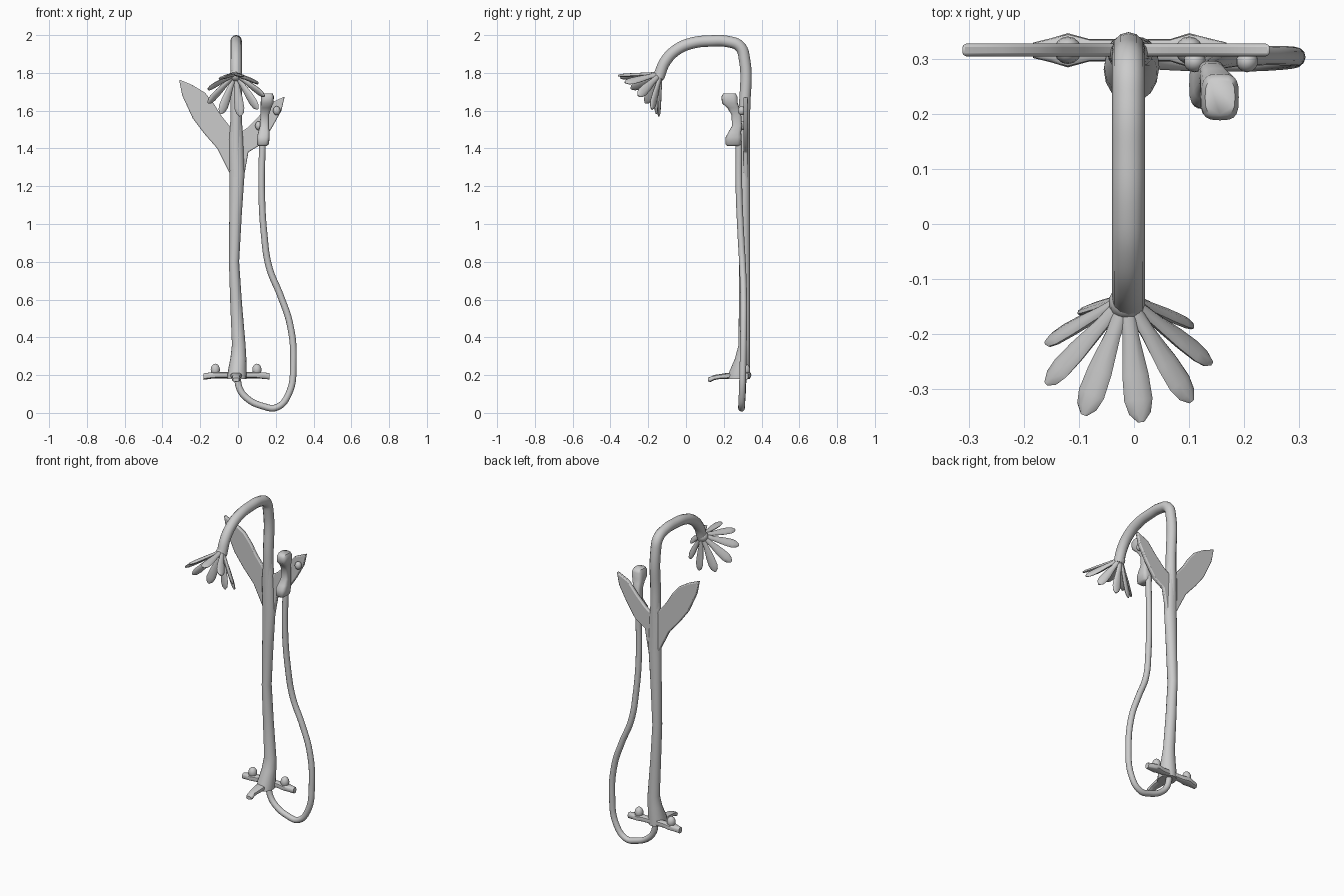
import bpy, bmesh, math
from mathutils import Vector


def finish(name, bm, angle=40):
    bmesh.ops.recalc_face_normals(bm, faces=bm.faces)
    me = bpy.data.meshes.new(name)
    bm.to_mesh(me)
    bm.free()
    ob = bpy.data.objects.new(name, me)
    bpy.context.collection.objects.link(ob)
    activate(ob)
    bpy.ops.object.shade_smooth_by_angle(angle=math.radians(angle))
    return ob


def activate(ob):
    bpy.ops.object.select_all(action='DESELECT')
    bpy.context.view_layer.objects.active = ob
    ob.select_set(True)


def loft(name, sections, u, v, n=16, power=1.0, angle=40):
    """Skin rings given as (centre, half size along u, half size along v)."""
    bm = bmesh.new()
    u, v = Vector(u), Vector(v)
    rings = []
    for c, a, b in sections:
        ring = []
        for i in range(n):
            t = 2 * math.pi * i / n
            cs, sn = math.cos(t), math.sin(t)
            p = Vector(c) + u * a * math.copysign(abs(cs) ** power, cs) \
                + v * b * math.copysign(abs(sn) ** power, sn)
            ring.append(bm.verts.new(p))
        rings.append(ring)
    for r, s in zip(rings, rings[1:]):
        for i in range(n):
            bm.faces.new((r[i], r[(i + 1) % n], s[(i + 1) % n], s[i]))
    bm.faces.new(rings[0])
    bm.faces.new(rings[-1])
    return finish(name, bm, angle)


def tube(name, pts, radius):
    cu = bpy.data.curves.new(name, 'CURVE')
    cu.dimensions = '3D'
    cu.bevel_depth = radius
    cu.bevel_resolution = 4
    cu.use_fill_caps = True
    cu.resolution_u = 8
    sp = cu.splines.new('BEZIER')
    sp.bezier_points.add(len(pts) - 1)
    for bp, p in zip(sp.bezier_points, pts):
        bp.co = p
        bp.handle_left_type = bp.handle_right_type = 'AUTO'
    ob = bpy.data.objects.new(name, cu)
    bpy.context.collection.objects.link(ob)
    activate(ob)
    bpy.ops.object.convert(target='MESH')
    bpy.ops.object.shade_smooth_by_angle(angle=math.radians(50))


def plate(name, pts, y0, y1):
    """Flat outline in x/z, extruded in y with softened rims."""
    bm = bmesh.new()
    f = bm.faces.new([bm.verts.new((x, y0, z)) for x, z in pts])
    r = bmesh.ops.extrude_face_region(bm, geom=[f])
    for vtx in r['geom']:
        if isinstance(vtx, bmesh.types.BMVert):
            vtx.co.y = y1
    ob = finish(name, bm)
    m = ob.modifiers.new('rim', 'BEVEL')
    m.width, m.segments = 0.006, 2


def knob(name, c, r, sz):
    bm = bmesh.new()
    bmesh.ops.create_uvsphere(bm, u_segments=14, v_segments=8, radius=r)
    for vtx in bm.verts:
        vtx.co = Vector((vtx.co.x, vtx.co.y, vtx.co.z * sz)) + Vector(c)
    finish(name, bm, 60)


X, Y, Z = (1, 0, 0), (0, 1, 0), (0, 0, 1)

# overhanging neck
tube("neck", [(-0.01, y, z) for y, z in [
    (0.31, 1.25), (0.31, 1.6), (0.31, 1.87), (0.285, 1.94), (0.22, 1.966), (0.13, 1.969),
    (0.03, 1.957), (-0.05, 1.922), (-0.11, 1.86), (-0.145, 1.775)]], 0.03)

# trunk, flared at the foot
loft("trunk", [((x, y, z), a, b) for x, y, z, a, b in [
    (-0.005, 0.28, 0.18, 0.05, 0.06), (-0.004, 0.285, 0.22, 0.05, 0.055),
    (0.002, 0.30, 0.29, 0.042, 0.04), (0.004, 0.309, 0.36, 0.036, 0.031),
    (-0.01, 0.31, 0.58, 0.031, 0.03), (-0.021, 0.31, 0.8, 0.027, 0.03),
    (-0.013, 0.31, 1.05, 0.033, 0.03), (-0.005, 0.31, 1.27, 0.04, 0.03),
    (-0.01, 0.31, 1.45, 0.038, 0.028), (-0.01, 0.31, 1.58, 0.028, 0.026)]], X, Y)

# leaves
plate("left_leaf", [(0.0, 1.2), (-0.042, 1.265), (-0.11, 1.4), (-0.18, 1.48), (-0.24, 1.56),
                    (-0.295, 1.68), (-0.312, 1.765), (-0.24, 1.735), (-0.175, 1.695),
                    (-0.13, 1.64), (-0.09, 1.575), (-0.03, 1.50), (0.0, 1.48)], 0.304, 0.327)
plate("right_leaf", [(-0.01, 1.2), (0.03, 1.24), (0.055, 1.38), (0.12, 1.42), (0.18, 1.51),
                     (0.23, 1.6), (0.247, 1.675), (0.17, 1.64), (0.11, 1.57),
                     (0.05, 1.51), (-0.01, 1.47)], 0.304, 0.327)

# root crossbar with tap knobs
loft("root_bar", [((x, 0.315, z), a, 0.017) for x, z, a in [
    (-0.183, 0.192, 0.014), (-0.15, 0.197, 0.022), (-0.12, 0.2, 0.031), (-0.08, 0.2, 0.02),
    (0.0, 0.2, 0.02), (0.065, 0.2, 0.02), (0.1, 0.2, 0.031), (0.135, 0.197, 0.022),
    (0.168, 0.194, 0.014)]], Y, Z, 12, 0.6)
for side, x in (("left", -0.12), ("right", 0.1)):
    knob(side + "_tap", (x, 0.315, 0.228), 0.025, 1.3)

# front root
loft("front_root", [((-0.01, y, z), a, b) for y, z, a, b in [
    (0.3, 0.197, 0.03, 0.017), (0.22, 0.196, 0.03, 0.016), (0.17, 0.191, 0.024, 0.013),
    (0.15, 0.187, 0.02, 0.014), (0.13, 0.178, 0.022, 0.014), (0.117, 0.176, 0.016, 0.010)]],
    X, Z, 12, 0.7)

# hose
tube("hose", [(0.13, 0.28, 1.44), (0.125, 0.28, 1.2), (0.138, 0.29, 0.95), (0.165, 0.30, 0.77),
              (0.225, 0.305, 0.62), (0.275, 0.305, 0.47), (0.293, 0.302, 0.27),
              (0.268, 0.297, 0.1), (0.205, 0.294, 0.029), (0.13, 0.294, 0.036),
              (0.05, 0.297, 0.075), (0.01, 0.3, 0.125), (-0.005, 0.303, 0.2)], 0.0175)

# handset: two rounded lobes on a slim grip
loft("handset", [((x, y, z), a, b) for x, y, z, a, b in [
    (0.13, 0.25, 1.412, 0.02, 0.03), (0.132, 0.25, 1.422, 0.031, 0.042),
    (0.134, 0.252, 1.46, 0.034, 0.042), (0.137, 0.258, 1.485, 0.03, 0.034),
    (0.14, 0.27, 1.52, 0.024, 0.026), (0.142, 0.266, 1.58, 0.023, 0.026),
    (0.148, 0.25, 1.615, 0.028, 0.032), (0.154, 0.232, 1.64, 0.034, 0.042),
    (0.156, 0.23, 1.675, 0.034, 0.042), (0.156, 0.23, 1.692, 0.027, 0.032)]], X, Y, 20, 0.6, 60)
for i, (x, z) in enumerate([(0.11, 1.52), (0.205, 1.6)]):
    knob(f"handset_peg_{i + 1}", (x, 0.295, z), 0.02, 1.2)

# flower head: nine petals round a tilted axis
hub = Vector((-0.014, -0.135, 1.795))
axis = Vector((0, -1, -1)).normalized()
up = Vector((0, -1, 1)).normalized()
side = Vector((1, 0, 0))
for i in range(9):
    t = math.radians(10 + 40 * i)
    radial = up * math.cos(t) + side * math.sin(t)
    tang = side * math.cos(t) - up * math.sin(t)
    d = (axis * 0.163 + radial * 0.152).normalized()
    loft(f"petal_{i + 1}", [(hub + d * s, a, b) for s, a, b in [
        (0.0, 0.014, 0.012), (0.07, 0.015, 0.01), (0.14, 0.024, 0.01),
        (0.185, 0.026, 0.009), (0.21, 0.02, 0.008), (0.226, 0.006, 0.004)]],
        tang, d.cross(tang), 10)
knob("flower_hub", hub + axis * 0.01, 0.032, 1)
